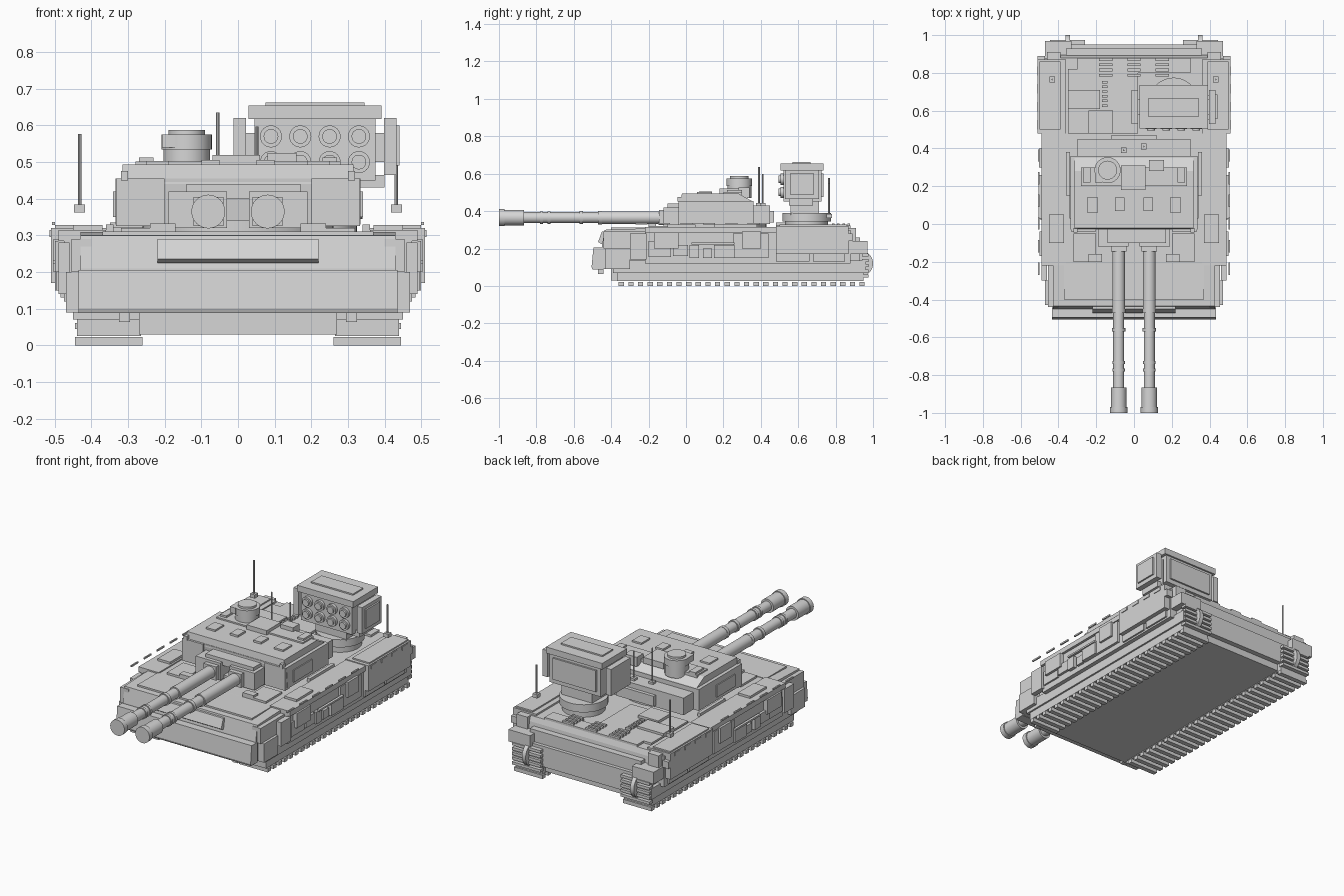
import bpy, bmesh, math
from mathutils import Matrix, Vector

default_cube = bpy.data.objects.get("Cube")
if default_cube:
    bpy.data.objects.remove(default_cube, do_unlink=True)

grey = bpy.data.materials.new("plain grey")
grey.use_nodes = True
colour = (.67, .67, .67, 1)
grey.diffuse_color = colour
grey.node_tree.nodes["Principled BSDF"].inputs["Base Color"].default_value = colour


def finish(name, bm, smooth=False):
    """Turn a bmesh into a named object."""
    bmesh.ops.recalc_face_normals(bm, faces=bm.faces)
    mesh = bpy.data.meshes.new(name)
    bm.to_mesh(mesh)
    bm.free()
    mesh.materials.append(grey)
    obj = bpy.data.objects.new(name, mesh)
    bpy.context.collection.objects.link(obj)
    if smooth:
        bpy.ops.object.select_all(action='DESELECT')
        obj.select_set(True)
        bpy.context.view_layer.objects.active = obj
        bpy.ops.object.shade_smooth_by_angle(angle=math.radians(35))
    return obj


def add_box(bm, x, y, z):
    """Box from ranges along each axis."""
    for v in bmesh.ops.create_cube(bm, size=1)['verts']:
        v.co = [lo + (hi - lo) * (c + .5) for (lo, hi), c in zip((x, y, z), v.co)]


def box(name, x, y, z, mirror=False):
    bm = bmesh.new()
    add_box(bm, x, y, z)
    if mirror:
        add_box(bm, (-x[1], -x[0]), y, z)
    return finish(name, bm)


def pair(name, x, y, z):
    return box(name, x, y, z, mirror=True)


def prism(name, half_width, profile):
    """Side profile (y, z) stretched across the width."""
    bm = bmesh.new()
    left, right = ([bm.verts.new((side * half_width, y, z)) for y, z in profile]
                   for side in (-1, 1))
    bm.faces.new(left)
    bm.faces.new(right)
    for i in range(len(profile)):
        bm.faces.new((left[i - 1], left[i], right[i], right[i - 1]))
    return finish(name, bm)


def lathe(name, origin, axis, steps, sides=32):
    """Stacked cylinders along an axis; each step is (start, end, radius)."""
    bm = bmesh.new()
    turn = Vector((0, 0, 1)).rotation_difference(Vector(axis)).to_matrix().to_4x4()
    for start, end, radius in steps:
        place = Matrix.Translation(Vector(origin) + Vector(axis) * (start + end) / 2) @ turn
        bmesh.ops.create_cone(bm, cap_ends=True, segments=sides, radius1=radius,
                              radius2=radius, depth=end - start, matrix=place)
    return finish(name, bm, smooth=True)


X, Y, Z = (1, 0, 0), (0, 1, 0), (0, 0, 1)

# Hull
prism("main_hull", .43, [(-.45, .09), (-.45, .21), (-.435, .3), (-.2, .308), (.88, .31),
                         (.89, .28), (.9, .2), (.93, .19), (.93, .09)])
box("hull_belly", (-.27, .27), (-.4, .92), (.03, .1))
prism("front_plate", .435, [(-.5, .088), (-.505, .1), (-.495, .205), (-.44, .205), (-.44, .088)])
prism("glacis_panel", .22, [(-.455, .225), (-.47, .235), (-.45, .29), (-.42, .29), (-.42, .225)])
box("glacis_top", (-.37, .37), (-.4, -.21), (.3, .311))
pair("front_fender", (.4, .47), (-.43, -.3), (.09, .2))
pair("front_fender_step", (.4, .455), (-.44, -.22), (.2, .29))
pair("tow_hook", (.295, .325), (-.47, -.44), (.063, .09))
pair("sponson", (.4, .475), (-.22, .88), (.12, .3))
pair("sponson_deck", (.36, .49), (-.22, .48), (.285, .315))
pair("rear_stowage", (.36, .51), (.48, .87), (.17, .32))
pair("rear_stowage_lid", (.39, .5), (.5, .86), (.315, .328))
box("rear_plate", (-.35, .35), (.9, .95), (.07, .19))
box("rear_ledge", (-.36, .36), (.86, .93), (.18, .26))
pair("rear_fender", (.33, .47), (.86, .97), (.17, .24))
pair("rear_light", (.39, .46), (.86, .91), (.24, .31))
pair("rear_hook", (.47, .51), (.84, .89), (.24, .28))

# Tracks
pair("track_belt", (.265, .44), (-.37, .95), (.025, .075))
pair("track_cover", (.265, .45), (-.39, .96), (.07, .135))
pads = bmesh.new()
for side in (-1, 1):
    inner, outer = sorted((side * .26, side * .445))
    for i in range(26):
        y = -.36 + i * .0515
        add_box(pads, (inner, outer), (y, y + .028), (0, .022))
    for i in range(5):
        z = .045 + i * .028
        add_box(pads, (inner, outer), (.94, .975), (z, z + .016))
finish("track_pads", pads)
for side in (-1, 1):
    lathe("rear_track_guide", (side * .35, .93, .12), X, [(-.012, .012, .07)])

# Side armour plates: start, length, bottom, top and reach from the centre
armour = [(-.3, .09, .14, .28, .49), (-.2, .12, .155, .24, .485), (-.17, .13, .2, .285, .5),
          (-.07, .08, .16, .22, .49), (.02, .05, .15, .22, .495), (.09, .05, .15, .2, .49),
          (.15, .11, .15, .22, .5), (.25, .19, .15, .28, .49), (.3, .1, .2, .29, .503),
          (.48, .18, .13, .18, .485), (.68, .17, .13, .18, .485)]
plates = bmesh.new()
for side in (-1, 1):
    for start, length, low, high, reach in armour:
        add_box(plates, sorted((side * .46, side * reach)), (start, start + length), (low, high))
    for i in range(4):
        y = .5 + i * .095
        add_box(plates, sorted((side * .5, side * .514)), (y, y + .05), (.295, .315))
    for i in range(6):
        y = -.27 + i * .12
        add_box(plates, sorted((side * .5, side * .508)), (y, y + .065), (.328, .337))
finish("side_armour", plates)
pair("side_tool_bar", (.49, .505), (.03, .26), (.222, .232))

# Deck fittings
pair("headlamp_block", (.17, .24), (-.2, -.16), (.305, .333))
pair("front_hatch", (.2, .32), (-.2, -.05), (.305, .32))
pair("deck_box", (.37, .45), (-.1, .05), (.31, .328))
pair("deck_rail", (.34, .36), (.15, .38), (.305, .33))
box("engine_cover", (-.35, .02), (.48, .82), (.305, .322))
box("engine_hatch", (-.24, -.11), (.48, .6), (.315, .338))
box("exhaust_box", (-.35, -.18), (.61, .71), (.315, .335))
box("rear_deck_step", (-.3, .3), (.8, .88), (.305, .322))
slats = bmesh.new()
for column in (-.15, 0, .15):
    for i in range(4):
        y = .78 + i * .028
        add_box(slats, (column - .035, column + .035), (y, y + .014), (.31, .333))
for i in range(6):
    y = .62 + i * .025
    add_box(slats, (-.17, -.14), (y, y + .013), (.315, .335))
finish("engine_grilles", slats)

# Turret
lathe("turret_ring", (0, .17, .3), Z, [(0, .04, .26)], sides=48)
prism("turret_body", .335, [(-.02, .33), (-.03, .455), (.36, .455), (.36, .33)])
prism("turret_roof", .315, [(-.03, .44), (-.022, .493), (.28, .494), (.35, .455)])
pair("turret_cheek", (.2, .333), (-.04, 0), (.325, .455))
box("turret_bustle", (-.3, .3), (.35, .45), (.33, .43))
box("bustle_rack", (-.12, .12), (.43, .47), (.34, .4))
pair("mantlet", (.03, .19), (-.12, 0), (.32, .42))
pair("mantlet_collar", (.04, .122), (-.145, -.1), (.325, .405))
box("mantlet_bridge", (-.14, .17), (-.1, 0), (.4, .44))
pair("corner_lamp", (.3, .32), (-.045, -.02), (.45, .475))
pair("roof_panel", (.19, .25), (.06, .14), (.485, .503))
pair("inner_roof_panel", (.05, .1), (.07, .14), (.485, .505))
box("roof_hatch", (-.07, .06), (.18, .31), (.485, .52))
box("roof_sight", (.08, .16), (.28, .34), (.47, .525))
box("roof_rear_plate", (-.28, .28), (.2, .3), (.485, .502))
pair("roof_side_block", (.23, .27), (.22, .3), (.485, .513))
pair("smoke_launcher", (.325, .341), (.03, .2), (.35, .42))
lathe("cupola", (-.14, .285, .47), Z, [(0, .07, .064), (.065, .105, .069), (.1, .117, .05)])
box("cupola_sight", (-.207, -.17), (.22, .27), (.54, .575))

# Twin guns
for side in (-1, 1):
    lathe("gun_barrel", (side * .081, 0, .365), Y,
          [(-.99, -.1, .029), (-.46, -.1, .034), (-1, -.97, .046), (-.98, -.865, .041),
           (-.78, -.765, .034), (-.74, -.725, .034), (-.57, -.55, .035), (-.47, -.45, .036)])

# Rocket launcher
lathe("launcher_turntable", (.21, .645, .3), Z, [(0, .05, .115), (.045, .09, .13)], sides=40)
box("launcher_neck", (.11, .31), (.56, .71), (.38, .47))
box("launcher_body", (.045, .375), (.52, .725), (.45, .625))
box("launcher_lid", (.028, .392), (.505, .735), (.618, .654))
box("launcher_lid_panel", (.075, .345), (.57, .665), (.65, .662))
box("launcher_rear_panel", (.07, .35), (.72, .735), (.475, .6))
box("launcher_right_pod", (-.012, .022), (.53, .71), (.465, .62))
box("launcher_left_pod", (.398, .432), (.53, .71), (.465, .62))
box("launcher_left_pod_panel", (.43, .441), (.555, .685), (.49, .6))
box("launcher_pod_axle", (.01, .41), (.58, .66), (.5, .58))
box("launcher_under_box", (.32, .4), (.55, .68), (.43, .465))
for row in (.5, .57):
    for i in range(4):
        lathe("rocket_tube", (.09 + i * .08, .52, row), Y,
              [(-.016, .02, .03), (-.026, .02, .02)], sides=24)

# Antennas
for x, y, base, top in ((-.432, .765, .362, .577), (.432, .765, .362, .55),
                        (-.055, .39, .42, .635), (.052, .41, .42, .597)):
    box("antenna_base", (x - .015, x + .015), (y - .015, y + .015), (base, base + .022))
    lathe("antenna_mast", (x, y, base), Z, [(0, top - base, .0045)], sides=8)
